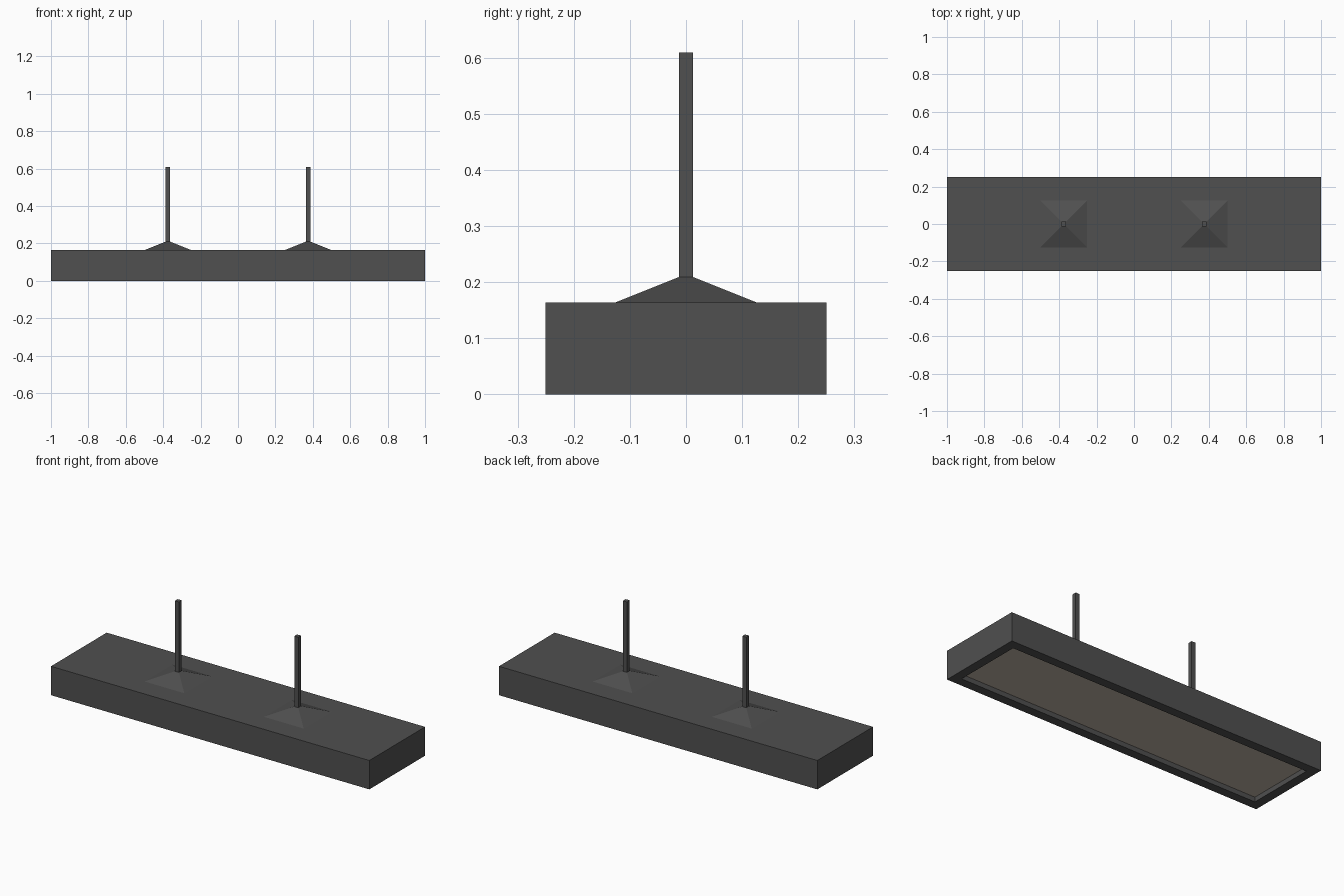
import bpy, bmesh

if "Cube" in bpy.data.objects:
    bpy.data.objects.remove(bpy.data.objects["Cube"])

L, W, H = 2.0, 0.5, 0.164      # housing size
RIM, DEPTH = 0.073, 0.027      # underside rim width and recess depth


def material(name, color):
    m = bpy.data.materials.new(name)
    m.diffuse_color = color
    m.use_nodes = True
    m.node_tree.nodes["Principled BSDF"].inputs["Base Color"].default_value = m.diffuse_color
    return m


dark = material("dark_metal", (0.08, 0.08, 0.08, 1))
warm = material("warm_diffuser", (0.52, 0.45, 0.38, 1))


def add_object(name, bm, mats):
    mesh = bpy.data.meshes.new(name)
    bm.to_mesh(mesh)
    bm.free()
    for m in mats:
        mesh.materials.append(m)
    obj = bpy.data.objects.new(name, mesh)
    bpy.context.collection.objects.link(obj)
    return obj


def box(size, z0):
    bm = bmesh.new()
    bmesh.ops.create_cube(bm, size=1)
    for v in bm.verts:
        v.co.x *= size[0]
        v.co.y *= size[1]
        v.co.z = z0 + (v.co.z + 0.5) * size[2]
    return bm


# Housing with a recessed light panel underneath
bm = box((L, W, H), 0)
bm.normal_update()
panel = next(f for f in bm.faces if f.normal.z < -0.9)
bmesh.ops.inset_region(bm, faces=[panel], thickness=RIM)
walls = bmesh.ops.extrude_face_region(bm, geom=[panel])
panel_face = next(g for g in walls["geom"] if isinstance(g, bmesh.types.BMFace))
bmesh.ops.translate(bm, vec=(0, 0, DEPTH),
                    verts=[g for g in walls["geom"] if isinstance(g, bmesh.types.BMVert)])
if panel.is_valid:
    bmesh.ops.delete(bm, geom=[panel], context="FACES_ONLY")
panel_face.material_index = 1
bmesh.ops.recalc_face_normals(bm, faces=bm.faces)
add_object("light_housing", bm, [dark, warm])

# Pyramid mounts and hanging rods
POST, BASE, MOUNT_TOP, ROD_TOP = 0.025, 0.25, 0.209, 0.609
for side, x in (("left", -0.375), ("right", 0.375)):
    bm = box((BASE, BASE, MOUNT_TOP - H), H)
    for v in bm.verts:
        if v.co.z > H + 0.01:
            v.co.x *= POST / BASE
            v.co.y *= POST / BASE
    add_object(side + "_mount", bm, [dark]).location.x = x
    bm = box((POST, POST, ROD_TOP - MOUNT_TOP), MOUNT_TOP)
    add_object(side + "_rod", bm, [dark]).location.x = x
